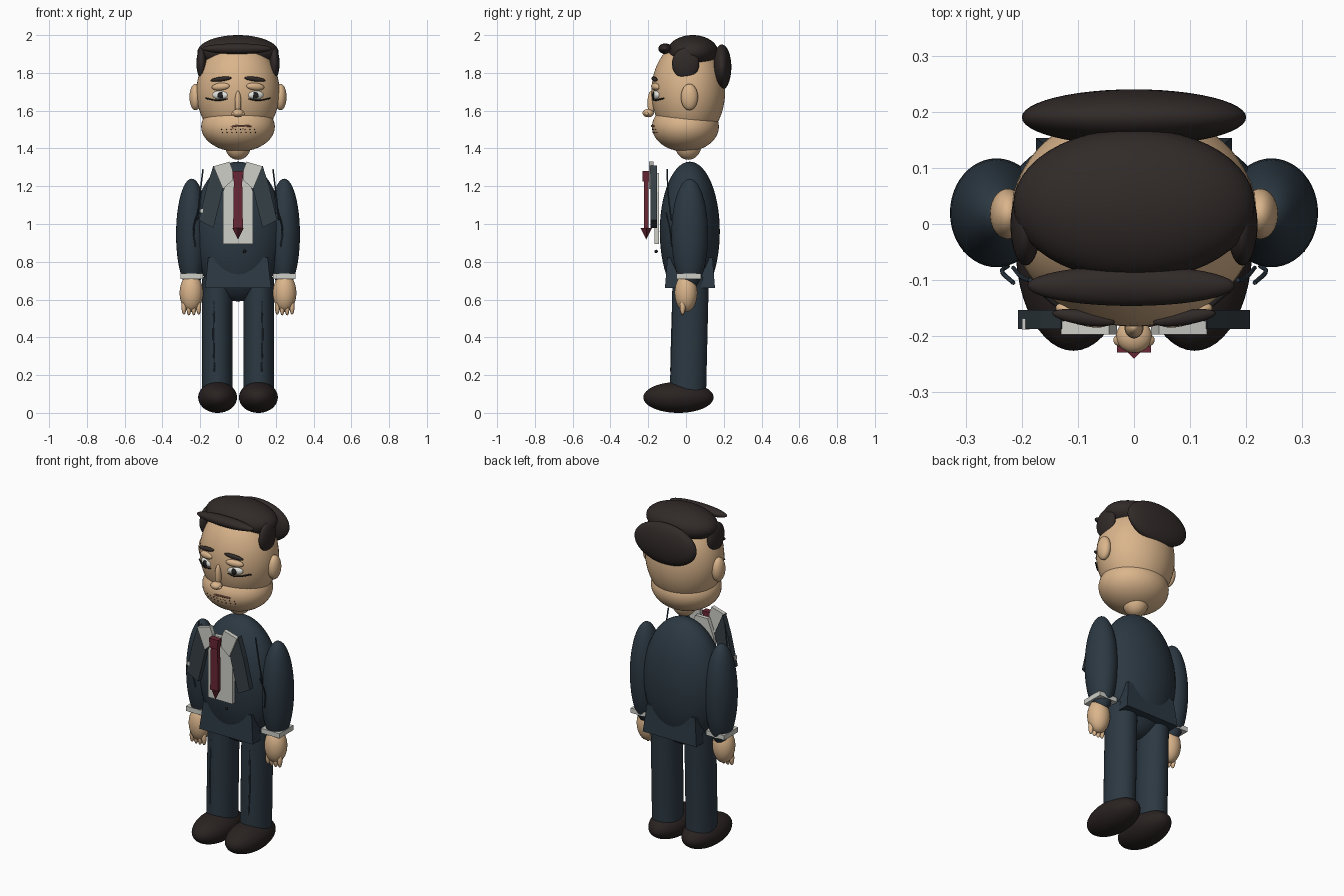
import bpy, bmesh
from mathutils import Matrix, Vector, Euler

if "Cube" in bpy.data.objects:
    bpy.data.objects.remove(bpy.data.objects["Cube"])


def material(name, r, g, b):
    m = bpy.data.materials.new(name)
    m.diffuse_color = (r, g, b, 1)
    m.use_nodes = True
    m.node_tree.nodes["Principled BSDF"].inputs["Base Color"].default_value = m.diffuse_color
    return m


SKIN = material("skin", .70, .46, .26)
SUIT = material("suit", .025, .04, .055)
LAPEL = material("lapel", .035, .05, .06)
HAIR = material("hair", .03, .023, .021)
SHOE = material("shoe", .022, .016, .015)
WHITE = material("white_cloth", .62, .62, .58)
TIE = material("tie_red", .14, .02, .035)
EYE = material("eye_white", .8, .8, .76)
DARK = material("dark", .015, .015, .015)
LIP = material("lip", .25, .1, .07)


def finish(name, bm, mat, smooth):
    bmesh.ops.recalc_face_normals(bm, faces=bm.faces)
    me = bpy.data.meshes.new(name)
    bm.to_mesh(me)
    bm.free()
    me.materials.append(mat)
    for p in me.polygons:
        p.use_smooth = smooth
    ob = bpy.data.objects.new(name, me)
    bpy.context.collection.objects.link(ob)
    return ob


def ball(name, loc, r, mat, seg=40, rot=(0, 0, 0)):
    bm = bmesh.new()
    bmesh.ops.create_uvsphere(bm, u_segments=seg, v_segments=seg // 2, radius=1)
    bmesh.ops.transform(bm, verts=bm.verts, matrix=Matrix.LocRotScale(
        Vector(loc), Euler(rot), Vector(r)))
    return finish(name, bm, mat, True)


def prism(name, pts, y0, y1, mat):
    """Extrude an (x, z) outline from y0 to y1."""
    bm = bmesh.new()
    f = bm.faces.new([bm.verts.new((x, y0, z)) for x, z in pts])
    ext = bmesh.ops.extrude_face_region(bm, geom=[f])
    verts = [v for v in ext["geom"] if isinstance(v, bmesh.types.BMVert)]
    bmesh.ops.translate(bm, verts=verts, vec=(0, y1 - y0, 0))
    return finish(name, bm, mat, False)


def box(name, loc, size, mat, taper=1):
    bm = bmesh.new()
    bmesh.ops.create_cube(bm, size=1)
    for v in bm.verts:
        if v.co.z > 0:
            v.co.x *= taper
            v.co.y *= taper
    bmesh.ops.transform(bm, verts=bm.verts, matrix=Matrix.LocRotScale(
        Vector(loc), None, Vector(size)))
    return finish(name, bm, mat, False)


def wire(name, pts, r, mat):
    cu = bpy.data.curves.new(name, "CURVE")
    cu.dimensions = "3D"
    cu.bevel_depth, cu.bevel_resolution, cu.use_fill_caps = r, 1, True
    sp = cu.splines.new("BEZIER")
    sp.bezier_points.add(len(pts) - 1)
    for b, p in zip(sp.bezier_points, pts):
        b.co = p
        b.handle_left_type = b.handle_right_type = "AUTO"
    cu.materials.append(mat)
    ob = bpy.data.objects.new(name, cu)
    bpy.context.collection.objects.link(ob)


# Head
ball("head", (0, .012, 1.70), (.22, .195, .27), SKIN, 56)
ball("jaw", (0, -.003, 1.515), (.195, .177, .132), SKIN, 56)
ball("neck", (0, .012, 1.42), (.07, .07, .08), SKIN)

# Hair
ball("hair_top", (0, .035, 1.91), (.215, .135, .09), HAIR, 48)
ball("hair_back", (0, .19, 1.83), (.2, .05, .12), HAIR, 48)
ball("hair_fringe", (-.005, -.11, 1.928), (.185, .036, .028), HAIR)

# Nose and mouth
ball("nose_bridge", (0, -.184, 1.64), (.017, .02, .065), SKIN, 24)
ball("nose_tip", (0, -.2, 1.587), (.032, .03, .022), SKIN, 24)
wire("mouth", [(-.05, -.168, 1.512), (0, -.181, 1.52), (.07, -.168, 1.518)], .005, LIP)
wire("lower_lip", [(-.03, -.174, 1.508), (.03, -.174, 1.508)], .006, SKIN)

# Chin stubble
for row, z in enumerate((1.50, 1.484)):
    for i in range(8):
        x = -.087 + i * .025 + row * .004
        y = -.003 - .177 * (1 - (x / .195) ** 2 - ((z - 1.515) / .132) ** 2) ** .5
        ball("stubble", (x, y, z), (.003, .003, .003), DARK, 8)

# Torso and jacket hem
ball("torso", (0, .02, .96), (.238, .159, .37), SUIT, 56)
box("jacket_hem", (0, .021, .742), (.35, .265, .16), SUIT, .9)
ball("jacket_button", (.035, -.158, .855), (.009, .009, .009), DARK, 12)

# Shirt front and tie
prism("shirt_front", [(-.08, .895), (.08, .895), (.08, 1.17), (.04, 1.27), (-.04, 1.27),
                      (-.08, 1.17)], -.166, -.143, WHITE)
prism("tie_knot", [(-.023, 1.225), (.023, 1.225), (.03, 1.28), (-.03, 1.28)],
      -.229, -.195, TIE)
prism("tie_blade", [(-.026, .975), (.026, .975), (.022, 1.228), (-.022, 1.228)],
      -.222, -.198, TIE)
bm = bmesh.new()
bmesh.ops.create_cone(bm, segments=4, radius1=0, radius2=.03, depth=.06, cap_ends=True)
bmesh.ops.translate(bm, verts=bm.verts, vec=(0, -.21, .948))
finish("tie_tip", bm, TIE, False)
box("pocket_square", (-.193, -.178, 1.07), (.014, .02, .02), WHITE)

for s in (-1, 1):
    # Ears, side hair and face features
    ball("ear", (s * .225, .018, 1.672), (.032, .045, .07), SKIN)
    ball("ear_inner", (s * .236, .012, 1.672), (.019, .025, .045), SKIN, 24)
    ball("hair_side", (s * .193, -.002, 1.85), (.027, .072, .082), HAIR)
    ball("eyebrow", (s * .09, -.167, 1.767), (.057, .013, .012), HAIR, 24, (0, s * .12, s * .15))
    ball("eyelid", (s * .092, -.162, 1.727), (.05, .018, .02), SKIN, 24, (0, s * .08, s * .3))
    ball("eye", (s * .092, -.157, 1.683), (.045, .018, .024), EYE, 24, (0, 0, s * .3))
    ball("iris", (s * .092, -.172, 1.681), (.017, .008, .018), DARK, 20)
    ball("nostril", (s * .022, -.207, 1.584), (.015, .012, .01), SKIN, 16)
    wire("eye_crease", [(s * .055, -.173, 1.663), (s * .1, -.168, 1.655),
                        (s * .17, -.118, 1.665)], .004, DARK)

    # Collar and lapels
    prism("collar", [(s * x, z) for x, z in ((.13, 1.305), (.045, 1.33), (.03, 1.29),
                                             (.03, 1.23), (.08, 1.185))], -.197, -.173, WHITE)
    prism("lapel", [(s * x, z) for x, z in ((.13, 1.31), (.165, 1.2), (.207, 1.02),
                                            (.13, .98), (.078, 1.19))], -.187, -.153, LAPEL)

    # Arms, cuffs and hands
    ball("arm", (s * .245, .02, .945), (.083, .097, .295), SUIT, 48)
    box("cuff", (s * .245, .015, .723), (.12, .13, .028), WHITE)
    ball("hand", (s * .247, 0, .635), (.062, .06, .1), SKIN)
    for i in range(4):
        ball("finger", (s * (.208 + i * .026), -.018, .562 - .004 * (i in (1, 2))),
             (.013, .015, .042), SKIN, 16)
    wire("sleeve_fold", [(s * .185, -.1, 1.29), (s * .2, -.095, 1.17),
                         (s * .215, -.078, 1.02)], .004, SUIT)
    wire("elbow_fold", [(s * .215, -.105, 1.06), (s * .235, -.085, .97),
                        (s * .225, -.075, .88)], .004, SUIT)

    # Legs: elliptical tubes leaning slightly back
    bm = bmesh.new()
    bmesh.ops.create_cone(bm, segments=40, radius1=1, radius2=1, depth=1, cap_ends=True)
    for v in bm.verts:
        top = v.co.z > 0
        v.co = Vector((s * .11 + v.co.x * .08, (.025 if top else .01) + v.co.y * .096,
                       .72 if top else .09))
    leg = finish("leg", bm, SUIT, False)
    bpy.context.view_layer.objects.active = leg
    bpy.ops.object.select_all(action="DESELECT")
    leg.select_set(True)
    bpy.ops.object.shade_smooth_by_angle()
    wire("trouser_crease", [(s * .125, -.08, .22), (s * .13, -.075, .42),
                            (s * .125, -.069, .6)], .004, SUIT)

    # Shoes
    ball("shoe", (s * .108, -.04, .082), (.103, .186, .082), SHOE, 48)
